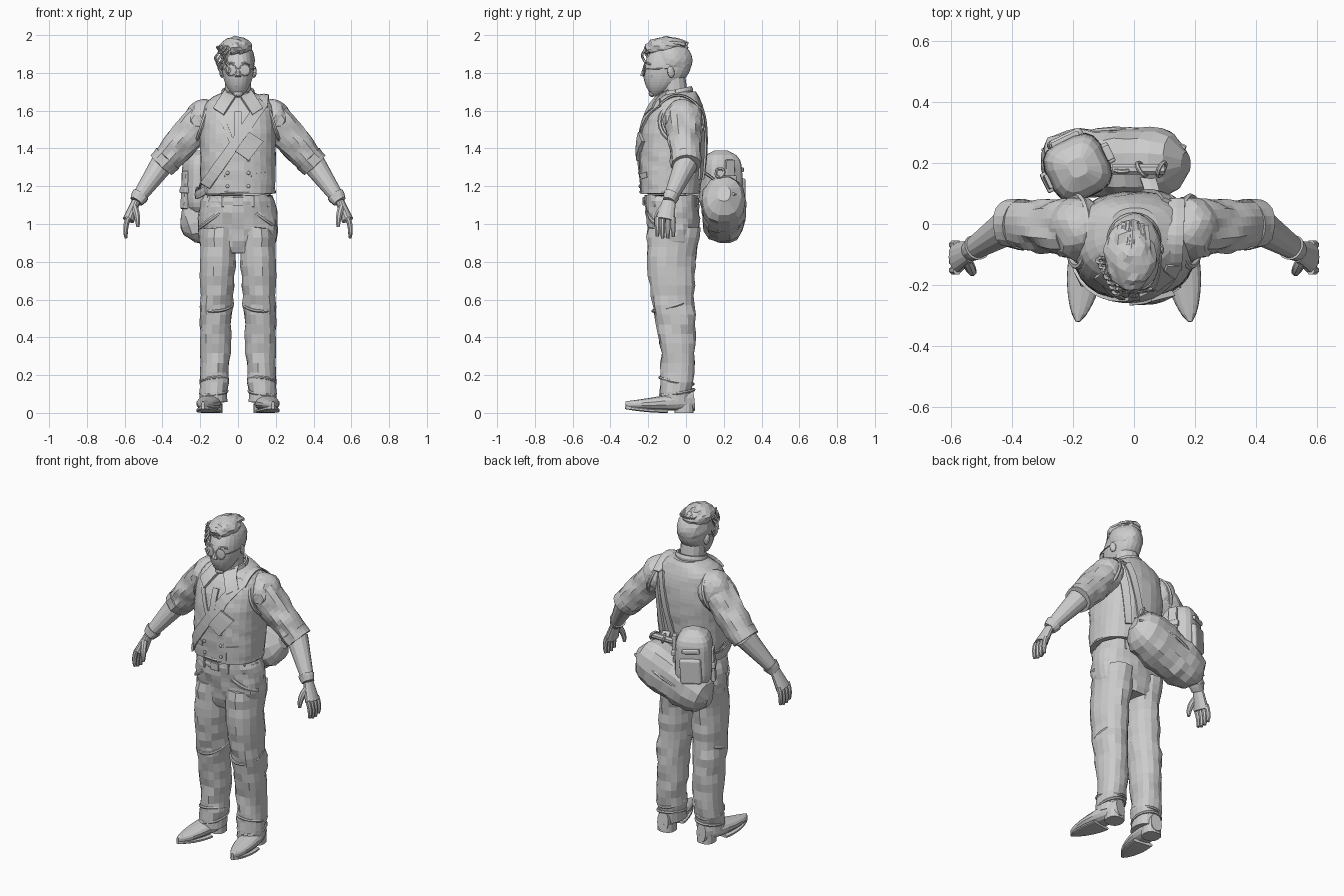
import bpy, bmesh, math, random
from math import sin, cos, pi, tau
from mathutils import Vector, Matrix, Euler, noise
from mathutils.bvhtree import BVHTree

random.seed(4)
if "Cube" in bpy.data.objects:
    bpy.data.objects.remove(bpy.data.objects["Cube"])
SHADE = (.6, .6, .6, 1)
GREY = bpy.data.materials.new("plain_grey")
GREY.use_nodes = True
GREY.diffuse_color = SHADE
GREY.node_tree.nodes["Principled BSDF"].inputs["Base Color"].default_value = SHADE
ACROSS, DEPTH, UP = Vector((1, 0, 0)), Vector((0, 1, 0)), Vector((0, 0, 1))

def finish(name, bm, mirror=False, fold=0, freq=12):
    """Turn a bmesh into an object, optionally with cloth folds and a mirrored twin."""
    bmesh.ops.recalc_face_normals(bm, faces=bm.faces)
    bm.normal_update()
    for v in bm.verts:
        v.co += v.normal * fold * noise.noise(Vector((v.co.x, v.co.y, v.co.z * 1.6 + v.co.x)) * freq)
    mesh = bpy.data.meshes.new(name)
    bm.to_mesh(mesh)
    bm.free()
    mesh.materials.append(GREY)
    ob = bpy.data.objects.new(name, mesh)
    bpy.context.collection.objects.link(ob)
    if mirror:
        ob.modifiers.new("twin", "MIRROR")

def skin(bm, rows, closed):
    """Join rows of vertices with quads and cap both ends."""
    n = len(rows[0])
    for low, high in zip(rows, rows[1:]):
        for k in range(n if closed else n - 1):
            bm.faces.new((low[k], low[(k + 1) % n], high[(k + 1) % n], high[k]))
    bm.faces.new(rows[0])
    bm.faces.new(rows[-1])
    bmesh.ops.recalc_face_normals(bm, faces=bm.faces)

def loft_mesh(rule, rings=10, sides=14, side=ACROSS, power=2, flat=False):
    """Sweep a section along rule(t) -> (centre, radius, other radius); flat keeps rings level."""
    stations = [rule(i / rings) for i in range(rings + 1)]
    centres = [Vector(s[0]) for s in stations]
    bm, rows = bmesh.new(), []
    for i, (_, wide, deep) in enumerate(stations):
        along = UP if flat else (centres[min(i + 1, rings)] - centres[max(i - 1, 0)]).normalized()
        u = (side - along * side.dot(along)).normalized()
        ring = []
        for k in range(sides):
            c, s = (math.copysign(abs(q) ** (2 / power), q) for f in (cos, sin) for q in [f(tau * (k + .5) / sides)])
            ring.append(bm.verts.new(centres[i] + u * wide * c + along.cross(u) * deep * s))
        rows.append(ring)
    skin(bm, rows, True)
    return bm

def loft(name, rule, mirror=False, fold=0, freq=12, **shape):
    finish(name, loft_mesh(rule, **shape), mirror, fold, freq)

def limb(name, a, b, start, end, squash=1, rounded=False, mirror=True, fold=0, side=DEPTH, **shape):
    """Tapered tube between two points, with domed ends if rounded."""
    def rule(t):
        r = (start + (end - start) * t) * (max(.3, (1 - abs(2 * t - 1) ** 5) ** .5) if rounded else 1)
        return Vector(a).lerp(Vector(b), t), r, r * squash
    loft(name, rule, mirror, fold, side=side, **shape)

def cord(name, a, bend, b, r, flatten=1, tip=1, mirror=False, side=ACROSS, sides=6):
    """Curved cord or strap pulled towards a bend point, thinning to the tip."""
    a, bend, b = Vector(a), Vector(bend), Vector(b)
    def rule(t):
        size = r * (1 + (tip - 1) * t ** 3)
        return a.lerp(bend, t).lerp(bend.lerp(b, t), t), size, size * flatten
    loft(name, rule, mirror, rings=8, sides=sides, side=side)

def hoop(name, centre, wide, deep, r, turn=(0, 0, 0), mirror=False, flatten=1, rings=24):
    """Closed rim: an ellipse swept with a small section."""
    m = Matrix.LocRotScale(Vector(centre), Euler(turn), None)
    loft(name, lambda t: (m @ Vector((wide * cos(tau * t), deep * sin(tau * t), 0)), r, r * flatten),
         mirror, rings=rings, sides=6, side=m.to_3x3() @ UP)

def ball(name, centre, size, turn=(0, 0, 0), mirror=False, fold=0):
    bm = bmesh.new()
    bmesh.ops.create_icosphere(bm, subdivisions=3 if fold else 2, radius=1)
    bm.transform(Matrix.LocRotScale(Vector(centre), Euler(turn), Vector(size)))
    finish(name, bm, mirror, fold, freq=25)

def box(name, centre, size, turn=(0, 0, 0), mirror=False, bevel=.2):
    bm = bmesh.new()
    bmesh.ops.create_cube(bm, size=1, matrix=Matrix.Diagonal((*size, 1)))
    bmesh.ops.bevel(bm, geom=bm.edges[:], offset=bevel * min(size), segments=3, affect="EDGES", profile=.5)
    bm.transform(Matrix.LocRotScale(Vector(centre), Euler(turn), None))
    finish(name, bm, mirror)

# Waistcoat body, kept as a surface for laying straps on
def waistcoat_rule(t):
    depth = (.157 + .02 * sin(pi * t)) * (1 - .5 * t ** 7)
    return (0, -.085 + .03 * t + .03 * t ** 6, 1.16 + .54 * t), .2 * (1 - .6 * t ** 12), depth

waistcoat = loft_mesh(waistcoat_rule, rings=22, sides=28, power=2.4, flat=True)
surface = BVHTree.FromBMesh(waistcoat)
finish("waistcoat", waistcoat, fold=.006)

def on_body(x, z, facing, lift):
    hit, normal, *_ = surface.ray_cast(Vector((x, facing, z)), DEPTH * -facing)
    return hit + normal * lift if hit else Vector((x, 0, z))

def band(name, a, b, width, facing, lift=.012, steps=14):
    """Flat strip laid on the front (-1) or back (1) of the waistcoat."""
    a, b = Vector(a), Vector(b)
    edge = (b - a).orthogonal().normalized() * width / 2
    bm, rows = bmesh.new(), []
    for i in range(steps + 1):
        left, right = a.lerp(b, i / steps) - edge, a.lerp(b, i / steps) + edge
        corners = (left, 0), (left, lift), (right, lift), (right, 0)
        rows.append([bm.verts.new(on_body(*p, facing, height)) for p, height in corners])
    skin(bm, rows, False)
    finish(name, bm)

FRONT, BACK = -1, 1
band("chest_strap", (.13, 1.64), (-.19, 1.17), .055, FRONT)
band("strap_pocket", (.09, 1.46), (.02, 1.36), .085, FRONT, lift=.02, steps=4)
band("inner_back_strap", (.11, 1.62), (.02, 1.24), .035, BACK)
band("outer_back_strap", (.15, 1.61), (.1, 1.24), .035, BACK)
band("front_closure", (.08, 1.4), (.08, 1.17), .012, FRONT, lift=.006)
band("necktie", (0, 1.59), (0, 1.46), .035, FRONT)
for s in (-1, 1):
    band("collar_flap", (s * .04, 1.68), (s * .1, 1.59), .06, FRONT, lift=.018)
    band("waistcoat_lapel", (s * .1, 1.6), (s * .02, 1.4), .025, FRONT, lift=.007)
    band("welt_pocket", (s * .07, 1.25), (s * .15, 1.26), .03, FRONT, lift=.006, steps=4)
    for row in range(3):
        ball("waistcoat_button", on_body(s * .055, 1.2 + row * .07, FRONT, .004), (.01, .007, .01))
cord("shoulder_strap", (.13, -.15, 1.62), (.14, -.04, 1.75), (.14, .08, 1.61), .03, flatten=.25)
hoop("armhole_rim", (.185, -.025, 1.54), .115, .115, .011, turn=(0, 1.25, 0), mirror=True)
hoop("waistcoat_hem", (0, -.085, 1.17), .195, .155, .008)

# Shirt: sleeves, rolled cuffs, collar
SHOULDER, ELBOW = Vector((.185, -.015, 1.55)), Vector((.4, 0, 1.32))
WRIST, KNUCKLES = Vector((.54, -.09, 1.12)), Vector((.58, -.11, 1.02))
ball("shoulder", SHOULDER, (.1, .105, .11), mirror=True, fold=.01)
limb("sleeve", SHOULDER, ELBOW, .1, .077, fold=.02, rings=14, sides=18)
limb("rolled_cuff", SHOULDER.lerp(ELBOW, .87), SHOULDER.lerp(ELBOW, 1.04), .083, .079, fold=.01, rings=3, sides=18)
hoop("collar_stand", (0, -.055, 1.695), .08, .085, .02, turn=(.2, 0, 0), flatten=.5)

# Forearms and gloved hands
limb("forearm", ELBOW, WRIST, .063, .034, rings=6)
limb("glove_cuff", ELBOW.lerp(WRIST, .84), WRIST, .045, .036, fold=.008, rings=3)
limb("palm", WRIST, KNUCKLES, .036, .052, squash=.6, rings=4)
for k in range(4):
    root = KNUCKLES + DEPTH * (.028 * k - .042) + UP * .015
    tip = root + Vector((.012, 0, -.1 - .012 * sin(k)))
    cord("finger", root, root.lerp(tip, .5) + ACROSS * .016, tip, .015, tip=.6, mirror=True, sides=8)
cord("thumb", WRIST + Vector((.01, -.03, -.03)), (.53, -.16, 1.05), (.53, -.16, .985), .018, tip=.5, mirror=True, sides=8)

# Trousers and belt
loft("trouser_seat", lambda t: ((0, -.078 + .02 * t, 1.15 - .3 * t), .18 + .035 * sin(pi * t), .14 - .035 * t ** 4),
     fold=.015, rings=10, sides=28, power=2.3, flat=True)
loft("trouser_leg", lambda t: ((.1 + .03 * t, -.06 - .018 * sin(tau * t), .98 - .92 * t), .1 - .027 * t, .14 - .06 * t),
     mirror=True, fold=.016, freq=9, rings=18, sides=16, power=2.2, flat=True)
for height, size, tilt in ((.57, .1, .3), (.17, .085, -.2), (.11, .085, .15)):
    hoop("trouser_fold", (.132 - height * .035, -.04 - height * .06, height), size * .84, size * 1.06, .008,
         turn=(tilt, .1, 0), mirror=True)
cord("trouser_pocket", (.1, -.2, 1.06), (.18, -.19, 1), (.205, -.1, .98), .012, flatten=.6, mirror=True, side=UP)
hoop("belt", (0, -.078, 1.12), .184, .142, .021, flatten=.35)
box("belt_buckle", (0, -.222, 1.12), (.055, .014, .045))
for x, y in ((.08, -.21), (.155, -.16), (.1, .046)):
    box("belt_loop", (x, y, 1.12), (.014, .016, .06), mirror=True)

# Shoes
def shoe_rule(t):
    half, tall = .062 * sin(pi * (.12 + .87 * t)) ** .6, .056 - .038 * t
    return (.13 + .055 * t, .04 - .36 * t, tall + .01 + .015 * t * t), half, tall

def sole_rule(t):
    (x, y, _), half, _ = shoe_rule(.4 + .6 * t)
    return (x, y, .01 + .02 * t * t), half, .01

loft("shoe", shoe_rule, mirror=True, rings=14, power=2.3)
loft("shoe_sole", sole_rule, mirror=True, power=4)
limb("shoe_heel", (.133, -.01, 0), (.133, -.01, .05), .052, .052, rings=1, power=2.5)
hoop("shoe_opening", (.137, -.055, .1), .058, .08, .008, turn=(.15, 0, 0), mirror=True)

# Neck and head
def head_rule(t):
    swell = max(.03, sin(pi * t))
    return (0, -.09 - .075 * (1 - t) ** 3, 1.675 + .31 * t), .085 * swell ** .5, .125 * swell ** .7

limb("neck", (0, -.05, 1.62), (0, -.07, 1.78), .072, .068, mirror=False, rings=3, flat=True)
loft("head", head_rule, rings=20, sides=22, power=2.2, flat=True)
limb("nose", (0, -.205, 1.835), (0, -.228, 1.78), .009, .018, mirror=False, rings=3, sides=8)
for name, z in (("upper_lip", 1.743), ("lower_lip", 1.732)):
    ball(name, (0, -.203, z), (.024, .01, .006))
ball("chin", (0, -.18, 1.69), (.028, .018, .018))
ball("cheekbone", (.045, -.175, 1.785), (.025, .02, .018), mirror=True)
ball("eye", (.033, -.2, 1.818), (.014, .01, .009), mirror=True)
cord("eyebrow", (.013, -.212, 1.845), (.04, -.215, 1.86), (.06, -.185, 1.843), .006, mirror=True)
ball("ear", (.086, -.08, 1.805), (.012, .02, .032), turn=(.2, 0, .3), mirror=True)

# Round spectacles
hoop("spectacle_rim", (.036, -.222, 1.815), .029, .029, .003, turn=(1.5, 0, .15), mirror=True)
ball("spectacle_lens", (.036, -.221, 1.815), (.028, .003, .028), turn=(0, 0, .15), mirror=True)
cord("spectacle_bridge", (.01, -.226, 1.82), (0, -.23, 1.826), (-.01, -.226, 1.82), .003)
cord("spectacle_arm", (.064, -.216, 1.82), (.09, -.18, 1.82), (.09, -.08, 1.825), .003, mirror=True)

# Hair: cropped sides, swept top, loose curls on the right brow
ball("cropped_hair", (0, -.075, 1.87), (.089, .11, .095), turn=(-.25, 0, 0), fold=.006)
ball("swept_top", (-.015, -.105, 1.935), (.083, .115, .058), turn=(0, -.1, 0), fold=.014)
for k in range(13):
    x, stray = .055 - .01 * k, random.uniform(-.012, .012)
    cord("swept_lock", (x * .6, stray, 1.95), (x, -.12, 2.02 - abs(x) * .6),
         (x - .035, -.215 + .003 * k, 1.91 + stray), .016, flatten=.8, tip=.3)
for k in range(7):
    loft("loose_curl", lambda t: ((-.055 - .009 * k + .012 * sin(k + 9 * t), -.222 + .017 * k + .01 * cos(k + 9 * t),
                                   1.94 - (.14 - .014 * (k % 4)) * t), .007, .007), sides=5)

# Duffel bag slung low on the back
DUFFEL_TOP, DUFFEL_END = Vector((.17, .2, 1.16)), Vector((-.3, .2, .98))
limb("duffel_bag", DUFFEL_TOP, DUFFEL_END, .14, .13, squash=.85, rounded=True, mirror=False, fold=.016,
     rings=12, sides=14, side=UP, power=2.4)
cord("duffel_seam", DUFFEL_TOP + DEPTH * .05, (-.06, .38, 1.12), DUFFEL_END + DEPTH * .04, .008)

# Upright pouch with pocket, slit and side buckles
POUCH, TURN = Vector((-.185, .185, 1.21)), (0, .06, .45)
limb("pouch", POUCH - UP * .17, POUCH + UP * .18, .107, .1, rounded=True, mirror=False,
     side=Euler(TURN).to_matrix() @ ACROSS, rings=14, sides=16, power=3.2)
box("pouch_pocket", POUCH + Vector((-.04, .09, -.04)), (.12, .04, .15), TURN, bevel=.35)
box("pouch_slit", POUCH + Vector((-.04, .09, .08)), (.1, .025, .025), TURN)
for s in (-1, 1):
    edge = POUCH + Vector((.095, .046, .03)) * s
    box("pouch_side_strap", edge, (.025, .05, .2), TURN)
    box("pouch_buckle", edge, (.035, .07, .035), TURN)

# Strap ends and metal fittings joining bag to body
cord("hip_strap", (-.17, -.2, 1.18), (-.25, -.05, 1.13), (-.21, .1, 1.18), .026, flatten=.25, side=UP)
cord("strap_tail", (.06, .1, 1.27), (.05, .15, 1.24), (.03, .18, 1.2), .028, flatten=.3)
limb("fitting_bar", (-.07, .18, 1.27), (.1, .18, 1.27), .018, .018, mirror=False, rings=1, sides=8)
for k in range(3):
    hoop("fitting_ring", (.09 - .065 * k, .18, 1.27), .025, .025, .007, turn=(.4, 1.2, k), rings=12)
